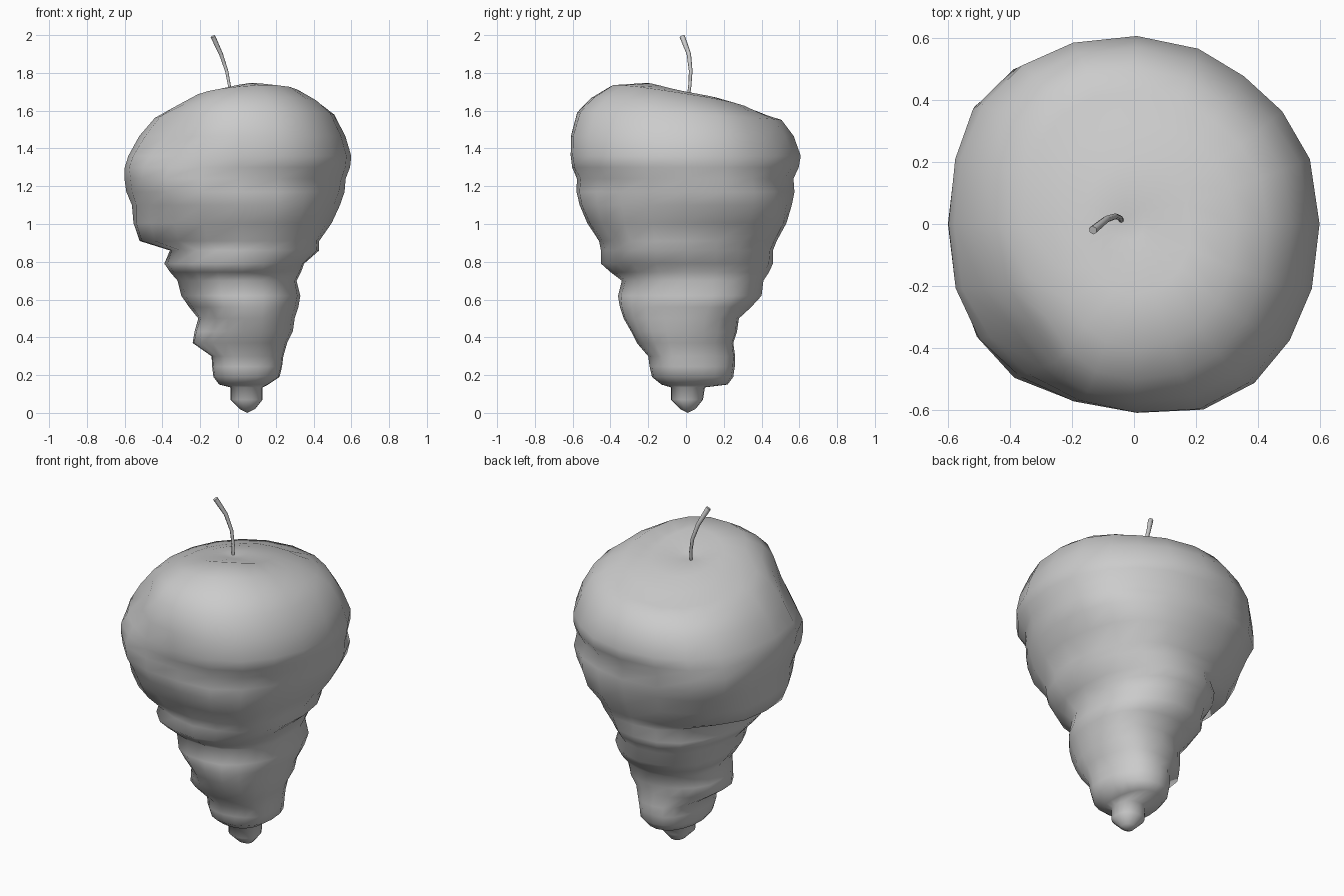
import bpy, math
from mathutils import Vector

if "Cube" in bpy.data.objects:
    bpy.data.objects.remove(bpy.data.objects["Cube"])

N = 20   # sides of the body

# Key outlines of the body: z, left x, right x, front y, back y
KEYS = [
    (0.02, 0.01, 0.09, -0.03, 0.05), (0.07, -0.04, 0.13, -0.08, 0.09),
    (0.135, -0.04, 0.13, -0.08, 0.10), (0.15, -0.10, 0.16, -0.13, 0.22),
    (0.19, -0.13, 0.22, -0.18, 0.25), (0.30, -0.14, 0.24, -0.20, 0.26),
    (0.37, -0.24, 0.26, -0.26, 0.25), (0.43, -0.23, 0.29, -0.29, 0.27),
    (0.50, -0.21, 0.30, -0.33, 0.28), (0.62, -0.30, 0.33, -0.36, 0.40),
    (0.70, -0.32, 0.31, -0.34, 0.41), (0.79, -0.39, 0.35, -0.45, 0.46),
    (0.86, -0.36, 0.43, -0.45, 0.46), (0.91, -0.52, 0.43, -0.46, 0.48),
    (1.10, -0.56, 0.54, -0.56, 0.56), (1.24, -0.60, 0.57, -0.57, 0.57),
    (1.36, -0.58, 0.60, -0.60, 0.61), (1.57, -0.44, 0.51, -0.57, 0.51),
    (1.665, -0.26, 0.33, -0.40, 0.33), (1.68, -0.08, 0.03, -0.05, 0.07),
]

# Local folds and swellings: position, reach, outward push
LUMPS = [((-0.40, -0.42, 1.50), 0.17, -0.07),
         ((0.26, -0.55, 1.40), 0.25, 0.03),
         ((0.36, 0.45, 1.48), 0.24, -0.045),
         ((-0.45, -0.42, 1.15), 0.22, 0.035),
         ((-0.45, 0.42, 1.20), 0.25, 0.02)]


def superpow(v, p=0.9):
    return math.copysign(abs(v) ** p, v)


# Fill in a ring between widely spaced key outlines, slightly bulged
rings = []
for a, b in zip(KEYS, KEYS[1:]):
    rings.append(a)
    mid = [(u + v) / 2 for u, v in zip(a, b)]
    gap = b[0] - a[0]
    if gap > 0.09:
        grow = 1 + 0.12 * gap if a[0] < 1.5 else 1.03
        rings.append([mid[0]] + [m * grow for m in mid[1:]])
    elif a[0] > 1.6:
        rings.append([1.685] + mid[1:])
rings.append(KEYS[-1])

verts, faces = [], []
for z, xl, xr, yf, yb in rings:
    # The crown rises toward the front right
    tilt = 0.15 * min(max((z - 1.54) / 0.12, 0), 1)
    if z == KEYS[-1][0]:
        tilt = 0
    cx = 0.045 * (1 - z / 1.7)   # tip hangs a little to the right
    for i in range(N):
        a = 2 * math.pi * i / N
        c, s = superpow(math.cos(a)), superpow(math.sin(a))
        # Diagonal ripples wind round the narrow part
        ripple = 1
        if 0.2 < z < 1.3:
            ripple += 0.035 * math.sin(3 * a + 11 * z) * abs(math.sin(2 * a))
        p = Vector((cx + (xr - cx if c > 0 else cx - xl) * c * ripple,
                    (yb if s > 0 else -yf) * s * ripple, z))
        p.z += tilt * (0.5 * p.x - p.y)
        # Rounded front lobe of the crown
        if z > 1.6:
            p.z += 0.025 * math.exp(-((p.x - 0.08) ** 2 + (p.y + 0.2) ** 2) / 0.02)
        out = Vector((c, s, 0)).normalized()
        shift = sum(push * math.exp(-((p - Vector(centre)).length / reach) ** 2)
                    for centre, reach, push in LUMPS)
        verts.append(p + out * shift)
for k in range(len(rings) - 1):
    for i in range(N):
        j = (i + 1) % N
        faces.append((k * N + i, k * N + j, (k + 1) * N + j, (k + 1) * N + i))

# Close the tip and the dimple under the stem
bottom, top = len(verts), len(verts) + 1
last = (len(rings) - 1) * N
verts += [Vector((0.05, 0.01, 0)), Vector((-0.03, 0.015, 1.675))]
for i in range(N):
    j = (i + 1) % N
    faces += [(bottom, j, i), (top, last + i, last + j)]

mesh = bpy.data.meshes.new("fruit_body")
mesh.from_pydata(verts, [], faces)
body = bpy.data.objects.new("fruit_body", mesh)
bpy.context.collection.objects.link(body)
for f in mesh.polygons:
    f.use_smooth = True

# Thin bent stem, slightly thicker at its end
curve = bpy.data.curves.new("stem", "CURVE")
curve.dimensions = "3D"
curve.bevel_depth = 0.01
curve.bevel_resolution = 1
curve.use_fill_caps = True
path = [(-0.04, 0.01, 1.66), (-0.045, 0.02, 1.73), (-0.06, 0.025, 1.81),
        (-0.09, 0.015, 1.90), (-0.133, -0.02, 1.993)]
spline = curve.splines.new("POLY")
spline.points.add(len(path) - 1)
for k, (pt, co) in enumerate(zip(spline.points, path)):
    pt.co = (*co, 1)
    pt.radius = 0.8 + 0.04 * k * k
spline.use_smooth = True
stem = bpy.data.objects.new("stem", curve)
bpy.context.collection.objects.link(stem)
